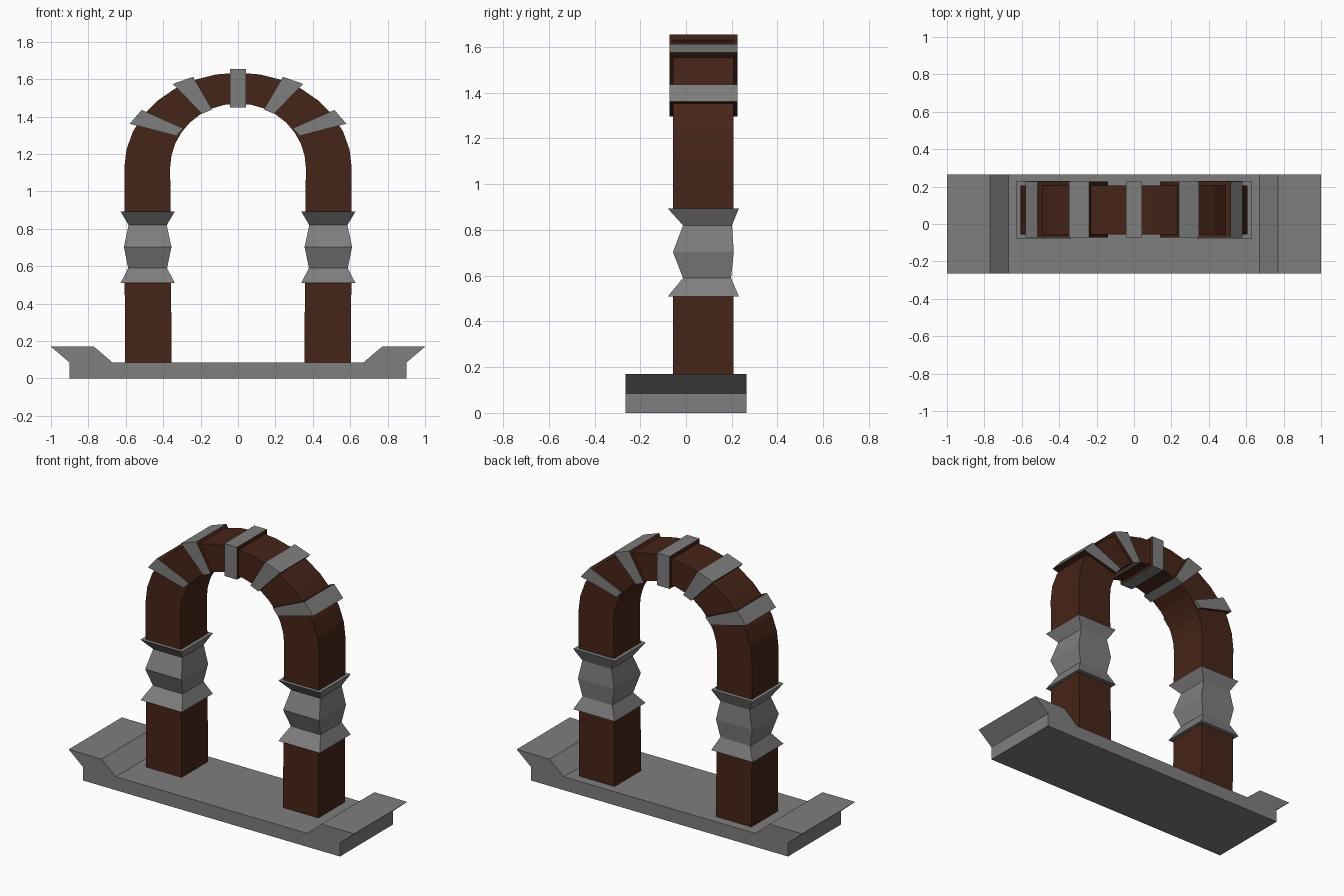
import bpy, bmesh, math

if "Cube" in bpy.data.objects:
    bpy.data.objects.remove(bpy.data.objects["Cube"])


def material(name, colour):
    m = bpy.data.materials.new(name)
    m.diffuse_color = (*colour, 1)
    m.use_nodes = True
    m.node_tree.nodes["Principled BSDF"].inputs["Base Color"].default_value = m.diffuse_color
    return m


brown = material("brown_brick", (0.062, 0.018, 0.009))
grey = material("grey_stone", (0.21, 0.21, 0.21))


def finish(name, bm, mats):
    bmesh.ops.recalc_face_normals(bm, faces=bm.faces)
    me = bpy.data.meshes.new(name)
    bm.to_mesh(me)
    bm.free()
    for m in mats:
        me.materials.append(m)
    ob = bpy.data.objects.new(name, me)
    bpy.context.collection.objects.link(ob)
    return ob


def extrude_profile(name, pts, y0, y1, mats, second=()):
    """Extrude an x-z outline along y; edges listed in second use mats[1]."""
    bm = bmesh.new()
    a = [bm.verts.new((x, y0, z)) for x, z in pts]
    b = [bm.verts.new((x, y1, z)) for x, z in pts]
    bm.faces.new(a)
    bm.faces.new(b[::-1])
    for i in range(len(pts)):
        j = (i + 1) % len(pts)
        f = bm.faces.new((a[i], a[j], b[j], b[i]))
        f.material_index = 1 if i in second else 0
    return finish(name, bm, mats)


def skin_loops(name, loops, mat):
    """Join four-point cross-sections into a closed solid."""
    bm = bmesh.new()
    loops = [[bm.verts.new(p) for p in loop] for loop in loops]
    for a, b in zip(loops, loops[1:]):
        for i in range(4):
            j = (i + 1) % 4
            bm.faces.new((a[i], a[j], b[j], b[i]))
    bm.faces.new(loops[0])
    bm.faces.new(loops[-1])
    return finish(name, bm, [mat])


Y0, Y1 = -0.057, 0.207          # depth of the brickwork
S0, S1 = -0.073, 0.226          # depth of the arch stones

# Base slab with flared raised ends
half = [(0.9, 0), (0.9, 0.085), (1.0, 0.17), (0.77, 0.17), (0.67, 0.085)]
extrude_profile("base", half + [(-x, z) for x, z in reversed(half)], -0.265, 0.265, [grey])

# Brown arch: straight sides continuing into an elliptical top
N, ZC = 16, 1.125
outline = [((0.606, 0.89), (0.36, 0.89))]
for k in range(N + 1):
    c, s = math.cos(math.pi * k / N), math.sin(math.pi * k / N)
    outline.append(((0.608 * c, ZC + 0.51 * s), (0.363 * c, ZC + 0.345 * s)))
outline.append(((-0.606, 0.89), (-0.36, 0.89)))
skin_loops("arch", [[(p[0], y, p[1]) for p, y in ((o, Y0), (o, Y1), (i, Y1), (i, Y0))]
                    for o, i in outline], brown)

# Keystone and pairs of slanted arch stones, with brown sides
extrude_profile("keystone", [(0.044, 1.655), (-0.044, 1.655), (-0.044, 1.45), (0.044, 1.45)],
                S0, S1, [grey, brown], (1, 3))
stones = {
    "upper_stone": [(0.348, 1.575), (0.24, 1.613), (0.138, 1.438), (0.193, 1.415)],
    "lower_stone": [(0.579, 1.362), (0.515, 1.436), (0.293, 1.338), (0.33, 1.297)],
}
pillar = [(0.355, 0.08), (0.603, 0.08), (0.606, 0.52), (0.358, 0.52)]
# Collar rings: z, centre y, half x, half y
rings = [(0.51, 0.076, 0.145, 0.155), (0.59, 0.092, 0.104, 0.105),
         (0.703, 0.076, 0.127, 0.133), (0.82, 0.094, 0.102, 0.107),
         (0.893, 0.076, 0.145, 0.155)]
for s, side in ((-1, "left"), (1, "right")):
    for name, pts in stones.items():
        extrude_profile(f"{side}_{name}", [(s * x, z) for x, z in pts],
                        S0, S1, [grey, brown], (1, 3))
    # Lower pillar
    extrude_profile(f"{side}_pillar", [(s * x, z) for x, z in pillar], Y0, Y1, [brown])
    # Faceted collar between pillar and arch
    skin_loops(f"{side}_collar",
               [[(s * 0.483 + i * hx, cy + j * hy, z)
                 for i, j in ((-1, -1), (1, -1), (1, 1), (-1, 1))]
                for z, cy, hx, hy in rings], grey)
